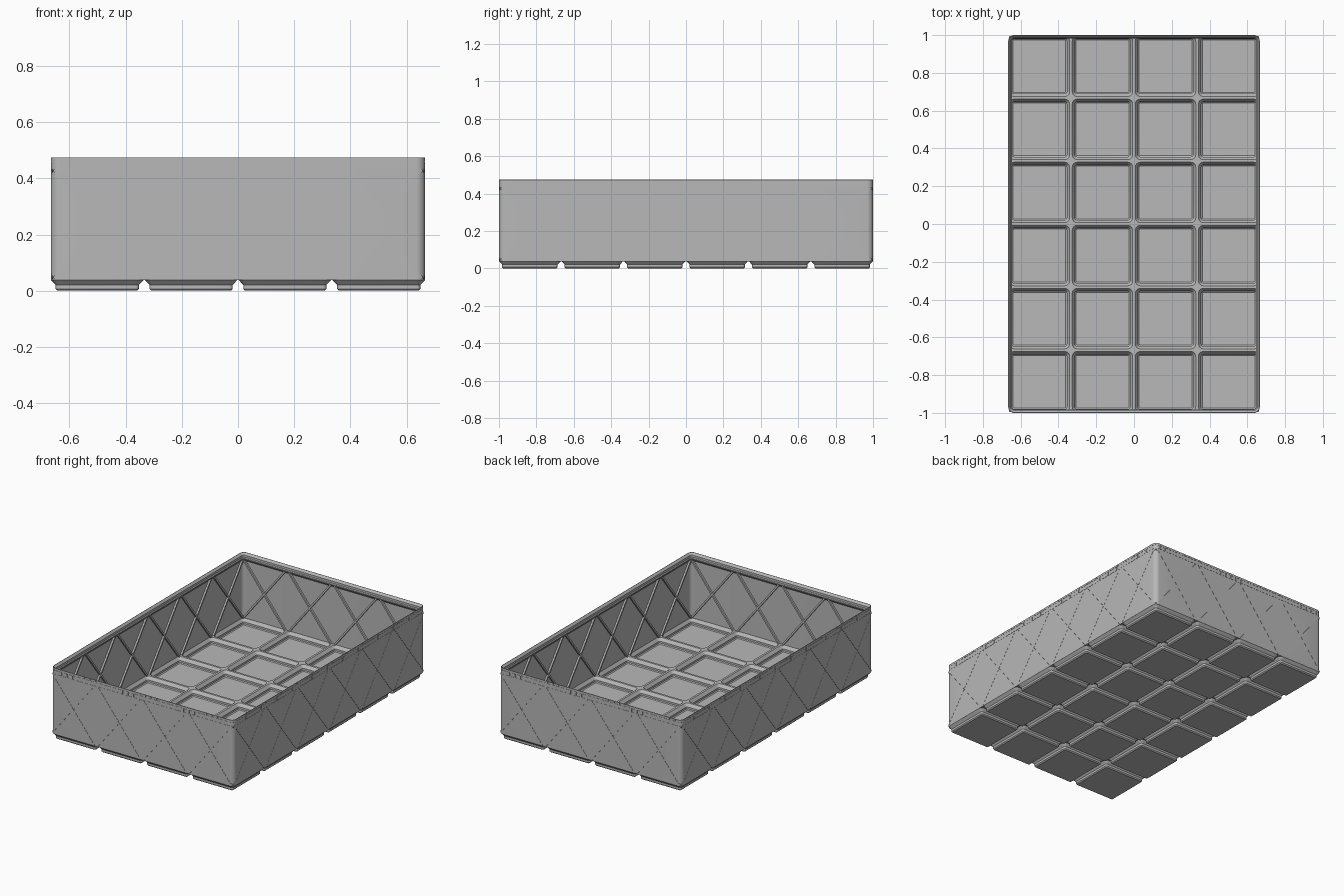
import bpy, bmesh, math
from mathutils import Matrix, Vector

if "Cube" in bpy.data.objects:
    bpy.data.objects.remove(bpy.data.objects["Cube"])

PITCH = 0.334
HX, HY, TOP = 0.666, 1.0, 0.475
COLS, ROWS = 4, 6
WALL = 0.005

grey = bpy.data.materials.new("plain grey")
grey.diffuse_color = (0.48, 0.48, 0.48, 1)
grey.use_nodes = True
grey.node_tree.nodes["Principled BSDF"].inputs["Base Color"].default_value = grey.diffuse_color


def finish(bm, name, smooth=True):
    bmesh.ops.remove_doubles(bm, verts=bm.verts, dist=1e-5)
    bmesh.ops.recalc_face_normals(bm, faces=bm.faces)
    me = bpy.data.meshes.new(name)
    bm.to_mesh(me)
    bm.free()
    me.materials.append(grey)
    ob = bpy.data.objects.new(name, me)
    bpy.context.collection.objects.link(ob)
    if smooth:
        bpy.context.view_layer.objects.active = ob
        ob.select_set(True)
        bpy.ops.object.shade_smooth_by_angle(angle=math.radians(30))
        ob.select_set(False)
    return ob


def ring(bm, hx, hy, r, z, c=(0, 0), seg=6, limit=False):
    """Rounded rectangle of vertices, optionally kept inside the box outline."""
    out = []
    for k, (sx, sy) in enumerate([(1, 1), (-1, 1), (-1, -1), (1, -1)]):
        for i in range(seg + 1):
            a = math.pi / 2 * (k + i / seg)
            p = Vector((c[0] + sx * (hx - r) + r * math.cos(a),
                        c[1] + sy * (hy - r) + r * math.sin(a)))
            if limit:
                core = Vector((max(-HX + .03, min(HX - .03, p.x)),
                               max(-HY + .03, min(HY - .03, p.y))))
                d = p - core
                if d.length > 0.0298:
                    p = core + d.normalized() * 0.0298
            out.append(bm.verts.new((p.x, p.y, z)))
    return out


def loft(bm, rings, closed=False):
    pairs = list(zip(rings, rings[1:]))
    if closed:
        pairs.append((rings[-1], rings[0]))
    for a, b in pairs:
        n = len(a)
        for i in range(n):
            j = (i + 1) % n
            bm.faces.new((a[i], a[j], b[j], b[i]))


def bar(bm, a, b, width, depth, normal):
    """Box running from a to b, centred on the line, depth across the wall."""
    a, b, n = Vector(a), Vector(b), Vector(normal)
    d = b - a
    x = d.normalized()
    m = Matrix((x, n, x.cross(n))).transposed().to_4x4()
    m.translation = (a + b) / 2
    bmesh.ops.create_cube(bm, size=1,
                          matrix=m @ Matrix.Diagonal((d.length, depth, width, 1)))


def wall_sides():
    """Yields normal, direction along the wall, distance and cell count."""
    for s in (-1, 1):
        yield Vector((0, s, 0)), Vector((1, 0, 0)), HY, COLS
        yield Vector((s, 0, 0)), Vector((0, 1, 0)), HX, ROWS


def diagonals(n, t, dist, cells):
    up = Vector((0, 0, 1))
    for i in range(cells):
        c = n * dist + t * ((i - (cells - 1) / 2) * PITCH)
        for s in (-1, 1):
            yield c - t * s * 0.153 + up * 0.043, c + t * s * 0.153 + up * 0.432


# Hollow feet and the raised floor grid between them
bm = bmesh.new()
for ix in range(COLS):
    for iy in range(ROWS):
        c = ((ix - (COLS - 1) / 2) * PITCH, (iy - (ROWS - 1) / 2) * PITCH)
        under = [(.1415, .006, 0), (.148, .0127, .0064), (.148, .0127, .0207),
                 (.165, .0298, .038), (.167, .0001, .038)]
        inside = [(.1395, .006, .005), (.1450, .010, .010), (.1450, .010, .0225),
                  (.160, .026, .042), (.167, .0001, .042)]
        for prof in (under, inside):
            rs = [ring(bm, h, h, r, z, c, limit=True) for h, r, z in prof]
            bm.faces.new(rs[0])
            loft(bm, rs)
floor = finish(bm, "feet_and_floor")

# Thin outer wall with the stepped stacking rim
bm = bmesh.new()
prof = [(0, .038), (0, .4345), (.0012, .4345), (.0012, .436), (0, .436),
        (0, .4595), (.0012, .4595), (.0012, .461), (0, .461),
        (0, .474), (.001, .475), (.003, .475), (.0145, .461), (.0145, .447),
        (.019, .442), (.019, .436), (WALL, .420), (WALL, .038)]
loft(bm, [ring(bm, HX - o, HY - o, .03 - o, z, seg=8) for o, z in prof], closed=True)
wall = finish(bm, "outer_wall")

# Crossed ribs on the inside of the walls
bm = bmesh.new()
for n, t, dist, cells in wall_sides():
    for a, b in diagonals(n, t, dist - 0.010, cells):
        bar(bm, a, b, 0.011, 0.013, n)
finish(bm, "inner_ribs", smooth=False)

# Hairline slits behind the ribs and around the rim
bm = bmesh.new()
for n, t, dist, cells in wall_sides():
    for a, b in diagonals(n, t, dist, cells):
        bar(bm, a, b, 0.0012, 0.005, n)
    count = cells * 8
    for i in range(count):
        c = n * dist + t * ((i - (count - 1) / 2) * 0.0405)
        bar(bm, c + Vector((0, 0, .437)), c + Vector((0, 0, .4585)), 0.0015, 0.003, n)
        c = c + t * 0.006
        bar(bm, c + Vector((0, 0, .462)), c + Vector((0, 0, .472)), 0.0015, 0.003, n)
cutter = finish(bm, "slit_cutter", smooth=False)
cutter.hide_render = True
cutter.display_type = 'WIRE'
cut = wall.modifiers.new("slits", 'BOOLEAN')
cut.operation = 'DIFFERENCE'
cut.solver = 'EXACT'
cut.use_self = True
cut.object = cutter
